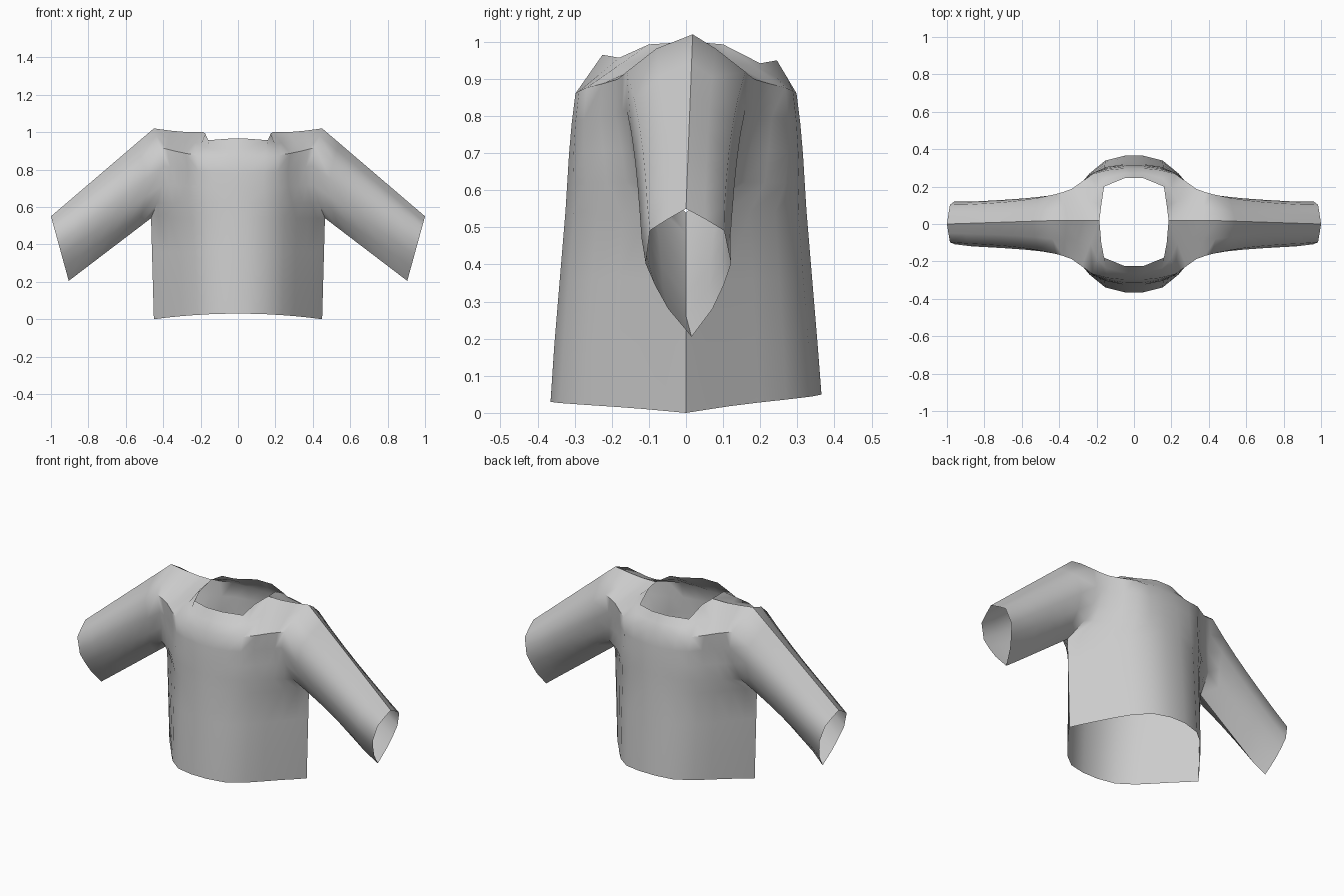
import bpy, bmesh, math
from mathutils import Vector

if "Cube" in bpy.data.objects:
    bpy.data.objects.remove(bpy.data.objects["Cube"], do_unlink=True)

cloth = bpy.data.materials.new("grey cloth")
cloth.use_nodes = True
cloth.diffuse_color = (0.6, 0.6, 0.6, 1)
cloth.node_tree.nodes["Principled BSDF"].inputs["Base Color"].default_value = (0.6, 0.6, 0.6, 1)


def lerp(a, b, t):
    return a + (b - a) * t


# Torso columns from the centre to the side seam, and how depth falls along them
COL_X = [0, 0.11, 0.34, 0.53, 0.67, 0.8, 0.91, 1]
LOW = [1, 1, 0.93, 0.74, 0.53, 0.32, 0.15, 0]
HIGH = [1, 1, 0.93, 0.78, 0.48, 0.2, 0.08, 0]

# Sleeve ring from underarm to shoulder: (fraction of height, depth)
ARMHOLE = [(0, 0), (0.17, 0.105), (0.37, 0.138), (0.58, 0.16), (0.79, 0.16), (0.92, 0.08), (1, 0)]
CUFF = [(0, 0), (0.22, 0.06), (0.4, 0.092), (0.57, 0.115), (0.83, 0.1), (0.92, 0.05), (1, 0)]
SEAM = 0.018


def ring(shape, bottom, top, side, bow):
    """Points up one side of a sleeve ring, bowed inwards by bow."""
    b, t = Vector(bottom), Vector(top)
    return [b.lerp(t, f) + Vector((-bow * math.sin(math.pi * f), side * d, 0)) for f, d in shape]


def row(side, end, y_mid, z_mid, high):
    """Torso row from the centre line out to the point end."""
    pts = []
    for c, lo, hi in zip(COL_X, LOW, HIGH):
        y = lerp(abs(end.y), y_mid, lerp(lo, hi, high))
        pts.append(Vector((end.x * c, side * y, lerp(z_mid, end.z, c * c))))
    pts[-1] = end
    return pts


def panel(side):
    """Torso rows and sleeve rings for the front (-1) or the back (1)."""
    back = side > 0
    arm = ring(ARMHOLE, (0.465, 0, 0.54), (0.45, 0, 1.02), side, 0.06)
    arm[-1].y = SEAM
    cuff = ring(CUFF, (0.905, 0.015, 0.205), (1.0, 0, 0.55), side, 0)

    # Hem up to the underarm
    rows = [row(side, Vector((0.45, 0, 0)), 0.365, 0.05 if back else 0.03, 0),
            row(side, Vector((0.455, 0, 0.18)), 0.355, 0.18, 0),
            row(side, Vector((0.46, 0, 0.36)), 0.34, 0.36, 0),
            row(side, arm[0], 0.325, 0.54, 0)]
    # Chest beside the armhole
    for k, (y, z) in enumerate([(0.32, 0.62), (0.315, 0.7), (0.308, 0.78), (0.298, 0.86)], 1):
        rows.append(row(side, arm[k], y, z, min(1, k / 2)))
    # Neckline and shoulder seam
    dy, dz = (0.02, -0.015) if back else (0, 0)
    top = [(0, 0.225 + dy, 0.965 + dz), (0.05, 0.225 + dy, 0.965 + dz),
           (0.16, 0.18 + dy, 0.957 + dz), (0.175, 0.1, 0.993), (0.185, 0, 1.0),
           (0.27, 0, 1.0), (0.36, 0, 1.008)]
    top = [Vector((x, side * y, z)) for x, y, z in top] + [arm[-1]]
    for p in top[4:]:
        p.y = SEAM
    yoke = [a.lerp(b, 0.5) for a, b in zip(rows[-1], top)]
    yoke[-1] = arm[5]
    rows += [yoke, top]

    # Sleeve from armhole to cuff
    sleeve = [arm]
    for i in range(1, 6):
        s = i / 6
        r = [a.lerp(b, s) for a, b in zip(arm, cuff)]
        for p, (_, d0), (_, d1) in zip(r, ARMHOLE, CUFF):
            full = 1 + 0.08 * math.sin(math.pi * s)
            p.y = side * full * lerp(d0, d1, 1 - (1 - s) ** 3)
        r[-1].y = SEAM * (1 - s)
        sleeve.append(r)
    sleeve.append(cuff)
    return rows, sleeve


def add_grid(bm, grid, flip):
    verts = [[bm.verts.new(p) for p in r] for r in grid]
    for lo, hi in zip(verts, verts[1:]):
        for j in range(len(lo) - 1):
            quad = [lo[j], lo[j + 1], hi[j + 1], hi[j]]
            bm.faces.new(quad[::-1] if flip else quad)


bm = bmesh.new()
for side in (-1, 1):
    torso, sleeve = panel(side)
    add_grid(bm, torso, side > 0)
    add_grid(bm, sleeve, side < 0)
bmesh.ops.remove_doubles(bm, verts=bm.verts, dist=0.002)
mesh = bpy.data.meshes.new("shirt")
bm.to_mesh(mesh)
bm.free()
mesh.materials.append(cloth)

shirt = bpy.data.objects.new("shirt", mesh)
bpy.context.collection.objects.link(shirt)
bpy.ops.object.select_all(action="DESELECT")
shirt.select_set(True)
bpy.context.view_layer.objects.active = shirt
bpy.ops.object.shade_smooth_by_angle(angle=math.radians(50))

# Left and right halves
mirror = shirt.modifiers.new("mirror", "MIRROR")
mirror.use_clip = True
